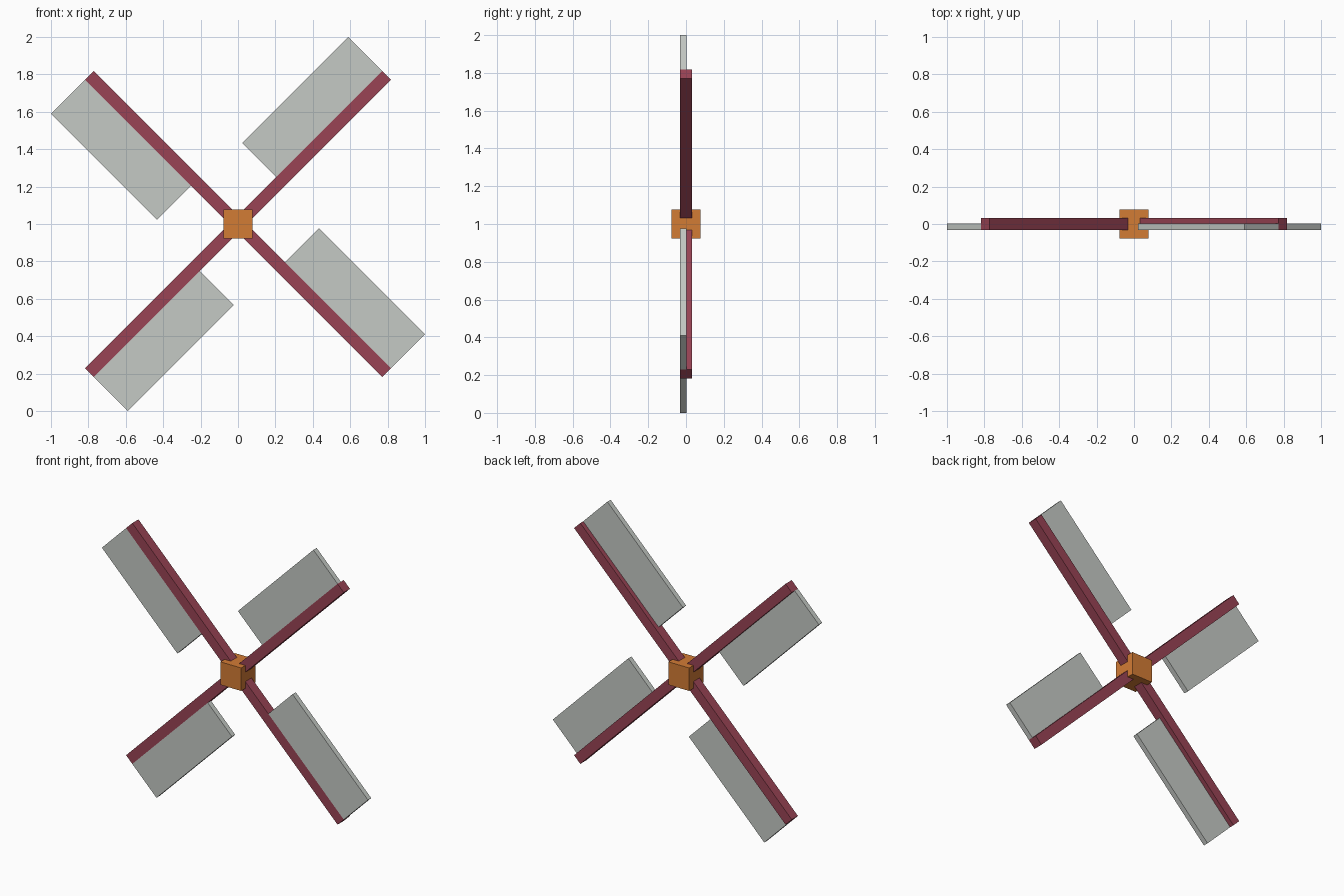
import bpy
import bmesh
from math import radians
from mathutils import Matrix, Vector

cube = bpy.data.objects.get("Cube")
if cube:
    bpy.data.objects.remove(cube, do_unlink=True)


def make_material(name, rgb):
    mat = bpy.data.materials.new(name)
    mat.use_nodes = True
    color = (*rgb, 1.0)
    mat.diffuse_color = color
    bsdf = next(n for n in mat.node_tree.nodes if n.type == 'BSDF_PRINCIPLED')
    bsdf.inputs["Base Color"].default_value = color
    return mat


def make_box(name, low, high, mat, matrix):
    """Flat-sided box between two local corners, placed by matrix."""
    low, high = Vector(low), Vector(high)
    bm = bmesh.new()
    bmesh.ops.create_cube(bm, size=1.0)
    bmesh.ops.scale(bm, vec=high - low, verts=bm.verts)
    bmesh.ops.translate(bm, vec=(low + high) / 2, verts=bm.verts)
    mesh = bpy.data.meshes.new(name)
    bm.to_mesh(mesh)
    bm.free()
    mesh.materials.append(mat)
    obj = bpy.data.objects.new(name, mesh)
    obj.matrix_world = matrix
    bpy.context.collection.objects.link(obj)
    return obj


orange = make_material("hub orange", (0.65, 0.20, 0.036))
maroon = make_material("arm maroon", (0.32, 0.057, 0.09))
grey = make_material("sail grey", (0.56, 0.59, 0.56))

HUB = 0.078        # half size of the hub
ARM = 0.033        # half thickness of an arm
REACH = 1.124      # hub centre to arm tip
centre = Matrix.Translation((0, 0, 1))

# Hub
make_box("hub", (-HUB, -HUB, -HUB), (HUB, HUB, HUB), orange, centre)

# Four arms, each with a thin sail along its trailing side
for i, side in enumerate(("upper_left", "upper_right", "lower_right", "lower_left")):
    turn = centre @ Matrix.Rotation(-radians(45 + 90 * i), 4, 'Y')
    make_box(f"arm_{side}", (0, -ARM, -ARM), (REACH, ARM, ARM), maroon, turn)
    make_box(f"sail_{side}", (0.322, -ARM, ARM), (REACH, 0.002, 0.29), grey, turn)
